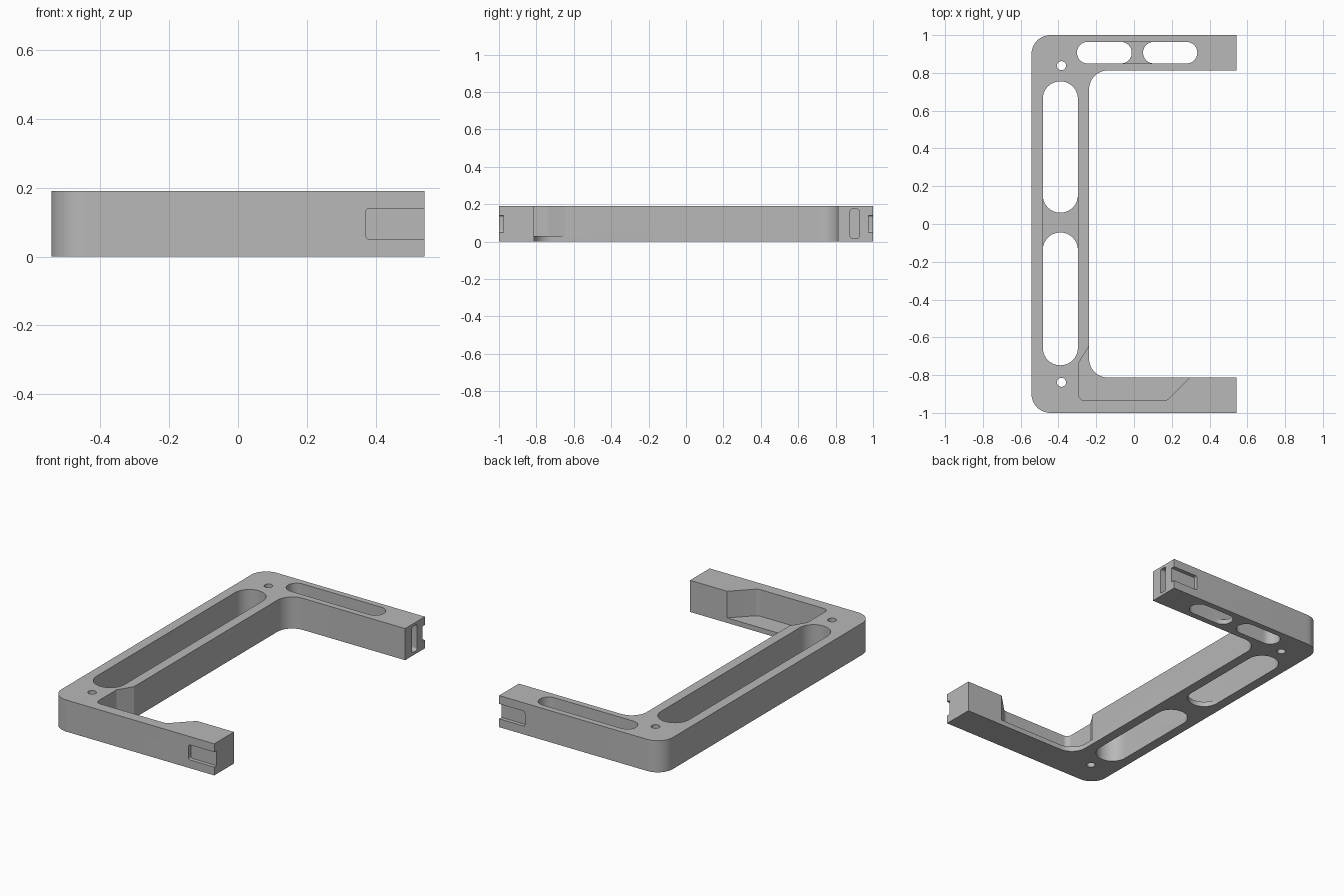
import bpy, bmesh, math
from mathutils import Vector

cube = bpy.data.objects.get("Cube")
if cube:
    bpy.data.objects.remove(cube, do_unlink=True)

grey = bpy.data.materials.new("plain grey")
grey.use_nodes = True
grey.diffuse_color = (0.48, 0.48, 0.48, 1)
grey.node_tree.nodes["Principled BSDF"].inputs["Base Color"].default_value = (0.48, 0.48, 0.48, 1)

HALF, H, FLOOR = 0.5425, 0.19, 0.03


def rounded(corners, steps=10):
    """Turn (u, v, radius) corners into an outline with filleted corners."""
    out = []
    for i, (u, v, r) in enumerate(corners):
        p = Vector((u, v))
        if r == 0:
            out.append(p)
            continue
        a = (Vector(corners[i - 1][:2]) - p).normalized()
        b = (Vector(corners[(i + 1) % len(corners)][:2]) - p).normalized()
        half = a.angle(b) / 2
        centre = p + (a + b).normalized() * (r / math.sin(half))
        start = p + a * (r / math.tan(half)) - centre
        end = p + b * (r / math.tan(half)) - centre
        sweep = math.atan2(start.x * end.y - start.y * end.x, start.dot(end))
        for k in range(steps + 1):
            t = sweep * k / steps
            c, s = math.cos(t), math.sin(t)
            out.append(centre + Vector((start.x * c - start.y * s, start.x * s + start.y * c)))
    return out


def rect(u0, u1, v0, v1, r=0):
    return [(u0, v0, r), (u1, v0, r), (u1, v1, r), (u0, v1, r)]


def prism(name, corners, lo, hi, axis="z"):
    """Extrude an outline along an axis."""
    place = {"x": lambda p, w: (w, p.x, p.y),
             "y": lambda p, w: (p.x, w, p.y),
             "z": lambda p, w: (p.x, p.y, w)}[axis]
    pts = rounded(corners)
    bm = bmesh.new()
    low = [bm.verts.new(place(p, lo)) for p in pts]
    top = [bm.verts.new(place(p, hi)) for p in pts]
    bm.faces.new(low)
    bm.faces.new(top)
    for i in range(len(pts)):
        bm.faces.new((low[i - 1], low[i], top[i], top[i - 1]))
    bmesh.ops.recalc_face_normals(bm, faces=bm.faces)
    mesh = bpy.data.meshes.new(name)
    bm.to_mesh(mesh)
    bm.free()
    mesh.materials.append(grey)
    obj = bpy.data.objects.new(name, mesh)
    bpy.context.collection.objects.link(obj)
    return obj


# C-shaped frame
frame = prism("bracket_frame", [
    (-HALF, -1, 0.1), (HALF, -1, 0), (HALF, -0.813, 0), (-0.238, -0.813, 0.1),
    (-0.238, 0.813, 0.1), (HALF, 0.813, 0), (HALF, 1, 0), (-HALF, 1, 0.1)], 0, H)


def cut(name, *args):
    cutter = prism(name, *args)
    cutter.hide_render = True
    mod = frame.modifiers.new(name, "BOOLEAN")
    mod.operation, mod.solver, mod.object = "DIFFERENCE", "EXACT", cutter
    bpy.context.view_layer.objects.active = frame
    bpy.ops.object.modifier_apply(modifier=name)
    bpy.data.objects.remove(cutter, do_unlink=True)


# Spine slots, joined above a thin web
cut("spine_slot_back", rect(-0.483, -0.297, 0.06, 0.755, 0.0925), -0.1, 0.3)
cut("spine_slot_front", rect(-0.483, -0.297, -0.748, -0.045, 0.0925), -0.1, 0.3)
cut("spine_web_top", rect(-0.483, -0.297, -0.2, 0.2), FLOOR, 0.3)

# Back arm slots, joined above a thin web
cut("arm_slot_inner", rect(-0.302, -0.012, 0.85, 0.964, 0.0565), -0.1, 0.3)
cut("arm_slot_outer", rect(0.048, 0.335, 0.85, 0.964, 0.0565), -0.1, 0.3)
cut("arm_web_top", rect(-0.1, 0.14, 0.85, 0.964), FLOOR, 0.3)

# Open pocket in the front corner
cut("corner_pocket", [
    (-0.293, -0.735, 0), (-0.293, -0.934, 0.03), (0.175, -0.934, 0.04),
    (0.425, -0.684, 0), (0.425, -0.565, 0), (-0.187, -0.565, 0)], FLOOR, 0.3)

# Screw holes, and end recesses on both arms
for side, label in ((-1, "front"), (1, "back")):
    y = side * 0.838
    cut("screw_hole_" + label, rect(-0.408, -0.36, y - 0.024, y + 0.024, 0.0239), -0.1, 0.3)
    cut("end_recess_" + label,
        [(0.372, 0.05, 0.01), (0.7, 0.05, 0), (0.7, 0.14, 0), (0.372, 0.14, 0.01)],
        side * 0.977, side * 1.1, "y")

# Upright groove in the end of the back arm
cut("end_groove", rect(0.878, 0.926, 0.018, 0.174, 0.012), 0.49, 0.7, "x")

# Smooth rounded corners, crisp edges
bpy.ops.object.select_all(action="DESELECT")
frame.select_set(True)
bpy.context.view_layer.objects.active = frame
bpy.ops.object.shade_smooth_by_angle(angle=math.radians(30))
